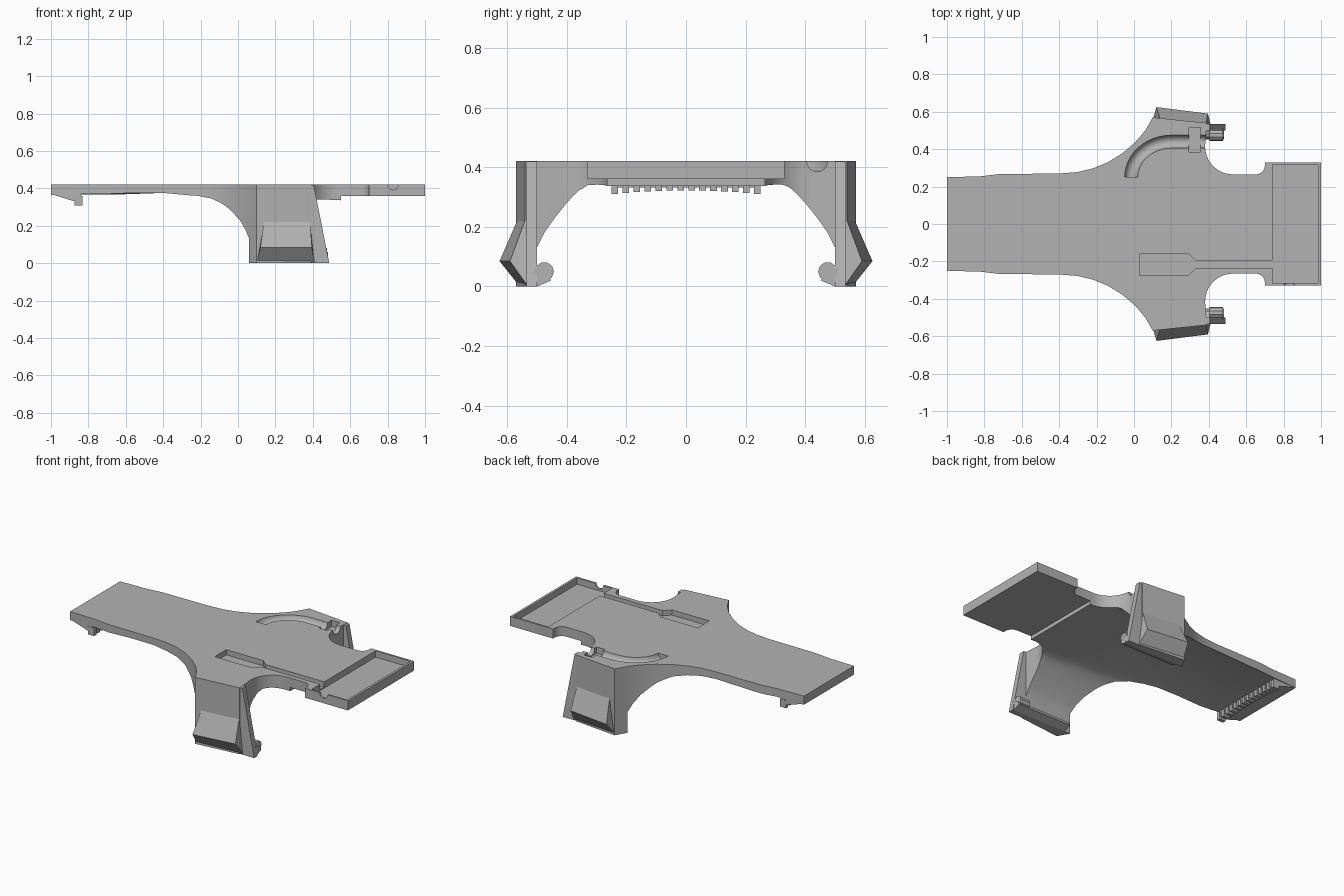
import bpy, bmesh
from math import sin, cos, pi, radians

if "Cube" in bpy.data.objects:
    bpy.data.objects.remove(bpy.data.objects["Cube"])

grey = bpy.data.materials.new("plain grey")
grey.use_nodes = True
grey.diffuse_color = (0.45, 0.45, 0.45, 1)
grey.node_tree.nodes["Principled BSDF"].inputs["Base Color"].default_value = (0.45, 0.45, 0.45, 1)

TOP = 0.42


def loft(name, rings):
    """Skin a list of equal-length rings and cap both ends."""
    bm = bmesh.new()
    loops = [[bm.verts.new(p) for p in ring] for ring in rings]
    n = len(loops[0])
    for a, b in zip(loops, loops[1:]):
        for i in range(n):
            j = (i + 1) % n
            bm.faces.new((a[i], a[j], b[j], b[i]))
    bm.faces.new(loops[0])
    bm.faces.new(loops[-1])
    bmesh.ops.recalc_face_normals(bm, faces=bm.faces)
    mesh = bpy.data.meshes.new(name)
    bm.to_mesh(mesh)
    bm.free()
    mesh.materials.append(grey)
    obj = bpy.data.objects.new(name, mesh)
    bpy.context.collection.objects.link(obj)
    return obj


def prism(name, outline, z0, z1):
    return loft(name, [[(x, y, z) for x, y in outline] for z in (z0, z1)])


def box(name, x0, x1, y0, y1, z0, z1):
    return prism(name, [(x0, y0), (x1, y0), (x1, y1), (x0, y1)], z0, z1)


def cut(target, cutter):
    """Subtract the cutter, bake the result and drop the cutter."""
    bpy.context.view_layer.objects.active = target
    mod = target.modifiers.new("cut", "BOOLEAN")
    mod.operation = "DIFFERENCE"
    mod.solver = "EXACT"
    mod.object = cutter
    bpy.ops.object.modifier_apply(modifier=mod.name)
    bpy.data.objects.remove(cutter)


# Plan outline of the deck, one half then mirrored
half = [(-1, .25), (-.82, .255), (-.72, .267), (-.4, .27), (-.3, .278), (-.22, .297),
        (-.14, .33), (-.06, .38), (.01, .44), (.06, .5), (.1, .57), (.39, .54)]
half += [(.53 + .15 * cos(a), .415 + .15 * sin(a))
         for a in [radians(180 + 9 * i) for i in range(11)]]
half += [(.65 + .05 * sin(a), .315 - .05 * cos(a)) for a in [radians(15 * i) for i in range(7)]]
half += [(.7, .33), (1, .33)]
outline = half + [(x, -y) for x, y in reversed(half)]
body = prism("deck_and_legs", outline, 0, TOP)

# Arched hollow underneath
arch = [(0.25, 1), (.3, .36), (.33, .345), (.36, .322), (.4, .28), (.44, .23),
        (.475, .18), (.5, .13), (.5, -.1)]


def section(x, h):
    side = [(y, min(h, z)) for y, z in arch]
    pts = [(-y, z) for y, z in reversed(side)] + side
    return [(x, y, z) for y, z in pts]


stations = [(-1.1, .363), (-.8, .37), (-.4, .386), (-.1, .372), (.2, .352), (.56, .336)]
cut(body, loft("arch_cutter", [section(x, h) for x, h in stations]))
cut(body, box("tray_under_cutter", .55, 1.2, -1, 1, -.2, .36))

# Tray recess and the round notch in its rim
cut(body, box("tray_cutter", .74, .985, -.318, .318, .38, .6))


def ring_xz(x, y, z, r, n=16):
    return [(x + r * cos(2 * pi * i / n), y, z + r * sin(2 * pi * i / n)) for i in range(n)]


cut(body, loft("rim_notch_cutter", [ring_xz(.83, y, TOP, .028) for y in (-.4, -.3)]))

# Flat pocket with its narrow channel into the tray
pocket = [(.03, -.275), (.29, -.275), (.33, -.235), (.76, -.235), (.76, -.195),
          (.33, -.195), (.29, -.16), (.03, -.16)]
cut(body, prism("pocket_cutter", pocket, .387, .6))

# Curved half-round groove
path = []
for i in range(13):
    a = radians(180 - 7.5 * i)
    path.append((.2 + .215 * cos(a), .25 + .19 * sin(a), cos(a), sin(a)))
path.append((.5, .44, 0, 1))
rings = [[(x + .035 * cos(t) * nx, y + .035 * cos(t) * ny, TOP + .035 * sin(t))
          for t in [2 * pi * k / 16 for k in range(16)]] for x, y, nx, ny in path]
cut(body, loft("groove_cutter", rings))
cut(body, box("groove_slot_cutter", .295, .355, .385, .515, .38, .6))

# Legs: outer wedge, slanted fin, inner lip and round knob on each side
for s, side in ((1, "left"), (-1, "right")):
    def m(pts):
        return [(x, s * y, z) for x, y, z in pts]

    loft(side + "_leg_wedge", [
        m([(.14, .56, .235), (.12, .625, .085), (.1, .557, 0), (.1, .51, 0), (.14, .51, .235)]),
        m([(.385, .535, .235), (.395, .59, .085), (.41, .53, 0), (.41, .51, 0), (.385, .51, .235)])])
    fin = [(.37, .419), (.405, .419), (.488, 0), (.37, 0)]
    loft(side + "_leg_fin", [m([(x, y, z) for x, z in fin]) for y in (.5, .535)])
    lip = [(.51, 0), (.5, 0), (.452, .02), (.465, .045), (.5, .06), (.51, .06)]
    loft(side + "_leg_lip", [m([(x, y, z) for y, z in lip]) for x in (.1, .48)])
    knob = [[(x, .475 + .032 * cos(pi * i / 5), .05 + .032 * sin(pi * i / 5))
             for i in range(10)] for x in (.405, .475)]
    loft(side + "_leg_knob", [m(r) for r in knob])

# End lip with its row of gripping teeth
wedge = [(-1, .37), (-.88, .332), (-.84, .332), (-.84, .39), (-1, .39)]
loft("end_lip", [[(x, y, z) for x, z in wedge] for y in (-.248, .248)])
for i in range(14):
    y = -.239 + i * .0368
    box("grip_tooth", -.875, -.832, y - .011, y + .011, .322 - .22 * y * y, .36)

# Smooth curves with crisp edges
bpy.ops.object.select_all(action="DESELECT")
body.select_set(True)
bpy.context.view_layer.objects.active = body
bpy.ops.object.shade_smooth_by_angle(angle=radians(30))
